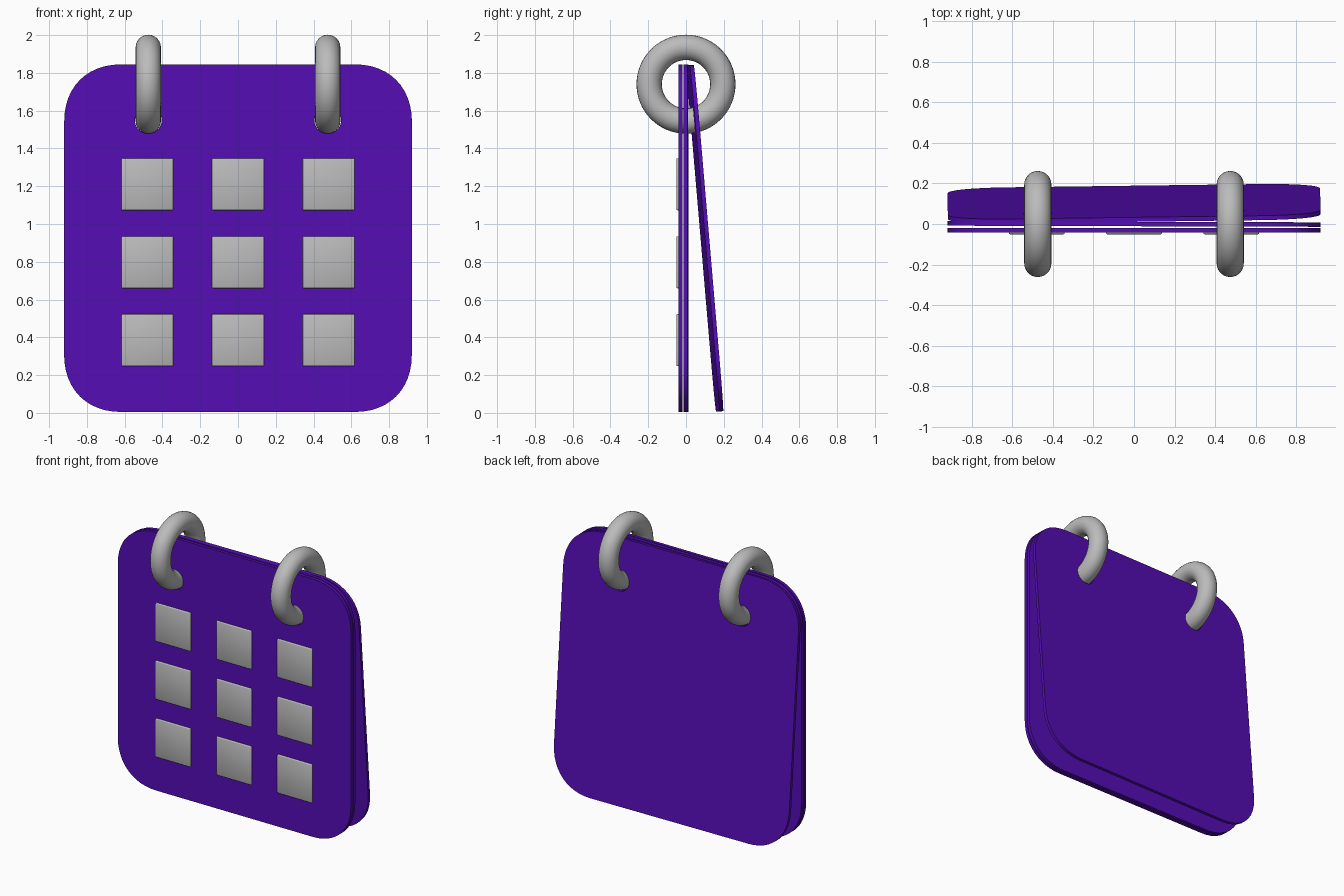
import bpy
import math

if "Cube" in bpy.data.objects:
    bpy.data.objects.remove(bpy.data.objects["Cube"])


def material(name, colour):
    m = bpy.data.materials.new(name)
    m.use_nodes = True
    m.diffuse_color = (*colour, 1)
    m.node_tree.nodes["Principled BSDF"].inputs["Base Color"].default_value = (*colour, 1)
    return m


purple = material("purple_card", (0.09, 0.004, 0.46))
grey = material("light_grey", (0.5, 0.5, 0.5))

HALF = 0.92        # half width of a page
RING_X = 0.475
RING_Z = 1.74
RING_R, TUBE_R = 0.195, 0.067
HOLE_Z = RING_Z - RING_R


def add_spline(curve, points):
    """Closed bezier from (position, left handle, right handle)."""
    s = curve.splines.new("BEZIER")
    s.bezier_points.add(len(points) - 1)
    for bp, (co, left, right) in zip(s.bezier_points, points):
        bp.handle_left_type = bp.handle_right_type = "FREE"
        bp.co, bp.handle_left, bp.handle_right = [(*p, 0) for p in (co, left, right)]
    s.use_cyclic_u = True


def rounded_square(h, r):
    """Straight sides joined by soft corners."""
    k = r * 0.6
    points = []
    for i in range(4):
        c, s = round(math.cos(i * math.pi / 2)), round(math.sin(i * math.pi / 2))
        turn = lambda x, y: (x * c - y * s, x * s + y * c)
        a, b = h - r, h
        points.append((turn(b, a), turn(b, a - k), turn(b, a + k)))
        points.append((turn(a, b), turn(a + k, b), turn(a - k, b)))
    # side ends keep their handles along the straight edges
    return points


def circle(x, y, r):
    k = r * 0.5523
    points = []
    for i in range(4):
        c, s = math.cos(i * math.pi / 2), math.sin(i * math.pi / 2)
        p = (x + r * c, y + r * s)
        points.append((p, (p[0] + k * s, p[1] - k * c), (p[0] - k * s, p[1] + k * c)))
    return points


def page(name, y, tilt=0.0, yaw=0.0):
    """Thin card with two punched holes for the rings."""
    curve = bpy.data.curves.new(name, "CURVE")
    curve.dimensions = "2D"
    curve.fill_mode = "BOTH"
    curve.extrude = 0.011
    curve.resolution_u = 12
    add_spline(curve, rounded_square(HALF, 0.3))
    for side in (-1, 1):
        add_spline(curve, circle(side * RING_X, HOLE_Z - HALF, 0.071))
    obj = bpy.data.objects.new(name, curve)
    bpy.context.collection.objects.link(obj)
    obj.location = (0, y, HALF + 0.005)
    obj.rotation_euler = (math.pi / 2 + tilt, 0, yaw)
    curve.materials.append(purple)
    bpy.ops.object.select_all(action="DESELECT")
    obj.select_set(True)
    bpy.context.view_layer.objects.active = obj
    bpy.ops.object.convert(target="MESH")
    bpy.ops.object.shade_smooth_by_angle(angle=math.radians(30))


# Pages: two upright, the back one swung out as a stand
page("front_page", -0.030)
page("middle_page", 0.0, yaw=-0.003)
page("back_page", 0.1, tilt=0.085, yaw=0.013)

# Binding rings
for side, x in (("right", -RING_X), ("left", RING_X)):
    bpy.ops.mesh.primitive_torus_add(
        major_radius=RING_R, minor_radius=TUBE_R, major_segments=64, minor_segments=24,
        location=(x, 0, RING_Z), rotation=(0, math.pi / 2, 0))
    ring = bpy.context.object
    ring.name = side + "_ring"
    ring.data.materials.append(grey)
    bpy.ops.object.shade_smooth()

# Day tiles on the front page
for row, z in enumerate((1.21, 0.797, 0.385)):
    for col in range(3):
        bpy.ops.mesh.primitive_cube_add(size=1, location=((col - 1) * 0.48, -0.042, z))
        tile = bpy.context.object
        tile.name = f"day_tile_row{row + 1}_column{col + 1}"
        tile.scale = (0.275, 0.018, 0.275)
        bpy.ops.object.transform_apply(location=False, rotation=False, scale=True)
        tile.data.materials.append(grey)
        bevel = tile.modifiers.new("soft_edges", "BEVEL")
        bevel.width = 0.006
        bevel.segments = 2
        bpy.ops.object.shade_smooth()
